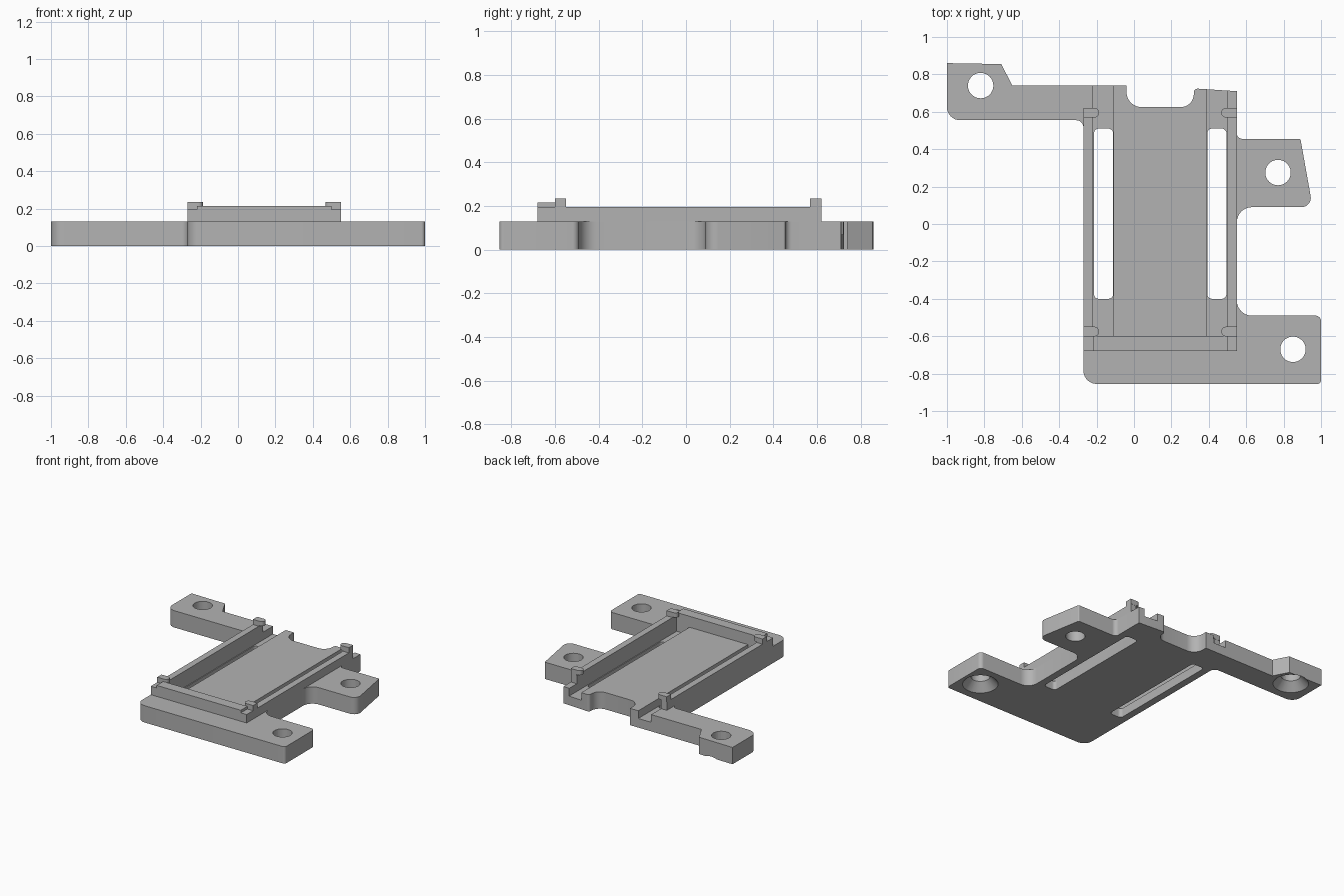
import bpy, bmesh, math
from mathutils import Vector

cube = bpy.data.objects.get("Cube")
if cube:
    bpy.data.objects.remove(cube, do_unlink=True)

grey = bpy.data.materials.new("plastic grey")
grey.use_nodes = True
grey.diffuse_color = (0.45, 0.45, 0.45, 1)
grey.node_tree.nodes["Principled BSDF"].inputs["Base Color"].default_value = grey.diffuse_color

BASE = 0.13      # plate thickness
CHANNEL = 0.07   # floor of the side channels
MID = 0.14       # x of the cradle's mirror plane


def rounded(corners, steps=8):
    """Turn (x, y, radius) corners into a filleted outline."""
    pts, n = [], len(corners)
    for i, (x, y, r) in enumerate(corners):
        p = Vector((x, y))
        if r == 0:
            pts.append(p)
            continue
        a = (Vector(corners[i - 1][:2]) - p).normalized()
        b = (Vector(corners[(i + 1) % n][:2]) - p).normalized()
        half = a.angle(b) / 2
        mid = p + (a + b).normalized() * r / math.sin(half)
        reach = r / math.tan(half)
        start, end = p + a * reach - mid, p + b * reach - mid
        turn = math.atan2(start.x * end.y - start.y * end.x, start.dot(end))
        for k in range(steps + 1):
            t = turn * k / steps
            c, s = math.cos(t), math.sin(t)
            pts.append(mid + Vector((start.x * c - start.y * s, start.x * s + start.y * c)))
    return pts


def finish(name, bm):
    bmesh.ops.recalc_face_normals(bm, faces=bm.faces)
    mesh = bpy.data.meshes.new(name)
    bm.to_mesh(mesh)
    bm.free()
    mesh.materials.append(grey)
    obj = bpy.data.objects.new(name, mesh)
    bpy.context.collection.objects.link(obj)
    return obj


def prism(name, corners, z0, z1):
    bm = bmesh.new()
    face = bm.faces.new([bm.verts.new((p.x, p.y, z0)) for p in rounded(corners)])
    top = bmesh.ops.extrude_face_region(bm, geom=[face])["geom"]
    bmesh.ops.translate(bm, vec=(0, 0, z1 - z0),
                        verts=[v for v in top if isinstance(v, bmesh.types.BMVert)])
    return finish(name, bm)


def box(name, x0, x1, y0, y1, z0, z1, r=0):
    return prism(name, [(x0, y0, r), (x1, y0, r), (x1, y1, r), (x0, y1, r)], z0, z1)


def cone(name, x, y, r0, r1, z0, z1):
    bm = bmesh.new()
    bmesh.ops.create_cone(bm, cap_ends=True, segments=40, radius1=r0, radius2=r1, depth=z1 - z0)
    bmesh.ops.translate(bm, vec=(x, y, (z0 + z1) / 2), verts=bm.verts)
    return finish(name, bm)


def activate(obj):
    bpy.ops.object.select_all(action='DESELECT')
    bpy.context.view_layer.objects.active = obj
    obj.select_set(True)


def cut(obj, cutter):
    cutter.hide_render = True
    mod = obj.modifiers.new("cut", 'BOOLEAN')
    mod.operation, mod.solver, mod.object = 'DIFFERENCE', 'EXACT', cutter
    activate(obj)
    bpy.ops.object.modifier_apply(modifier=mod.name)
    bpy.data.objects.remove(cutter, do_unlink=True)


def mirrored(side, a, b):
    """x span on the right (-1, as given) or mirrored to the left (+1)."""
    return (a, b) if side < 0 else (2 * MID - b, 2 * MID - a)


# Base plate with three mounting ears and a rear notch
plate = prism("base_plate", [
    (-.27, -.855, .07), (1, -.855, .02), (1, -.49, .03), (.55, -.49, .08),
    (.55, .09, .08), (.955, .09, .05), (.89, .455, .01), (.55, .455, .03),
    (.55, .71, 0), (.32, .725, .02), (.32, .625, .07), (-.04, .625, .08),
    (-.04, .74, 0), (-.65, .74, 0), (-.71, .855, 0), (-1, .86, 0),
    (-1, .555, .07), (-.27, .555, .04)], 0, BASE)

# Screw holes, the two outer ones countersunk from below
for x, y, sunk in [(-.82, .74, True), (.77, .275, False), (.85, -.67, True)]:
    cut(plate, cone("hole_cutter", x, y, .068, .068, -.1, .3))
    if sunk:
        cut(plate, cone("countersink_cutter", x, y, .135, .06, -.01, .07))

for side, word in ((-1, "right"), (1, "left")):
    # Side channel and through slot
    x0, x1 = mirrored(side, -.22, -.11)
    cut(plate, box("channel_cutter", x0, x1, -.6, .9, CHANNEL, .3))
    x0, x1 = mirrored(side, -.214, -.112)
    cut(plate, box("slot_cutter", x0, x1, -.4, .51, -.1, .3, .025))

    # Side rail
    x0, x1 = mirrored(side, -.27, -.22)
    box(word + "_rail", x0, x1, -.68, .62, BASE, .195)

    # Snap posts with rounded hooks reaching over the cradle
    for y, end in ((-.575, "front"), (.595, "back")):
        box(f"{end}_{word}_post", x0, x1, y - .026, y + .026, .195, .235)
        inner = -.187 if side < 0 else 2 * MID + .187
        root = x0 if side > 0 else x1
        corners = [(root, y - .026, 0), (inner, y - .026, .025),
                   (inner, y + .026, .025), (root, y + .026, 0)]
        hook = prism(f"{end}_{word}_hook", corners, .2, .235)
        activate(hook)
        bpy.ops.object.shade_smooth_by_angle(angle=math.radians(35))

# Front wall closing the cradle
box("front_wall", -.22, .5, -.68, -.6, BASE, .215)

activate(plate)
bpy.ops.object.shade_smooth_by_angle(angle=math.radians(30))
